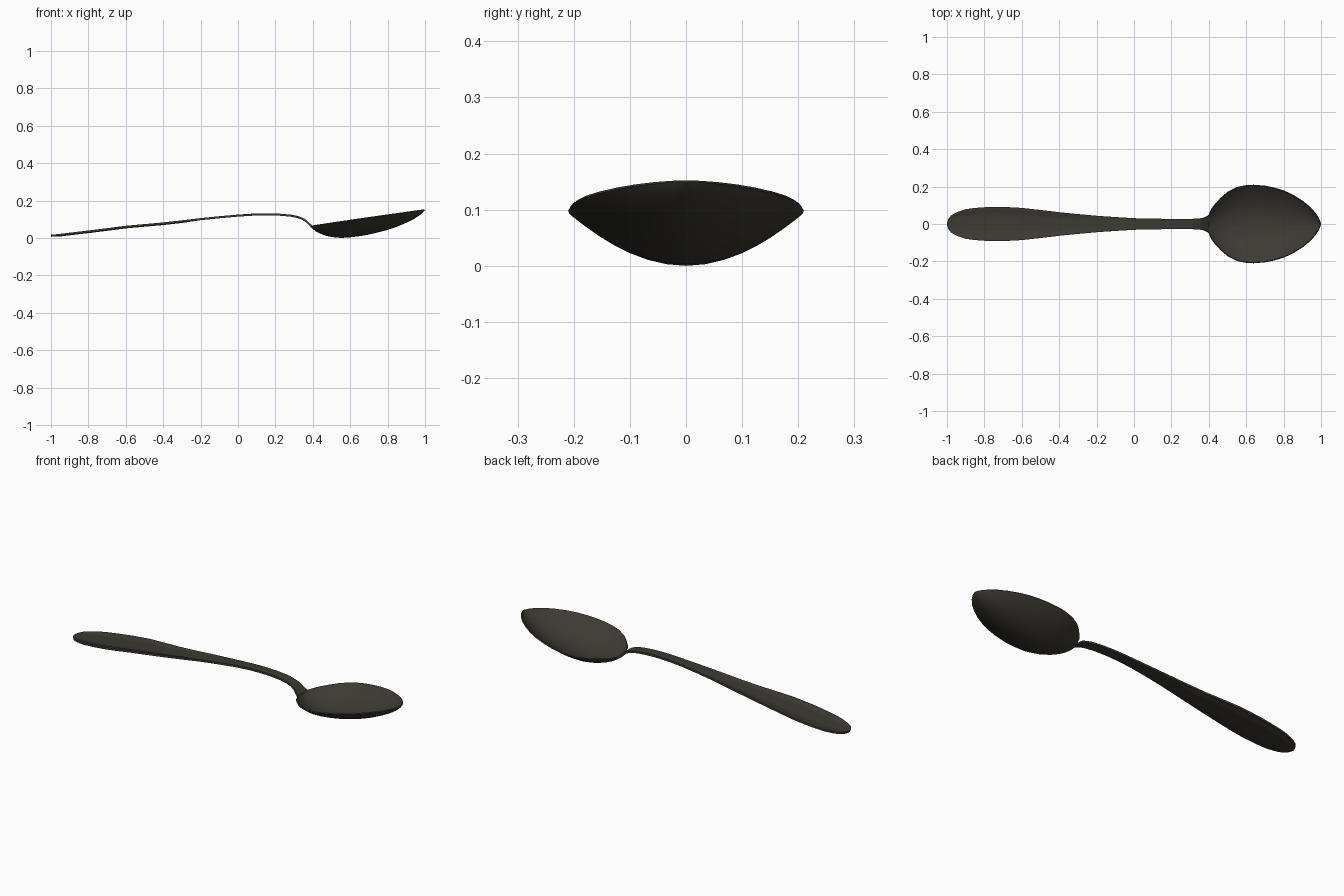
import bpy, bmesh, math

metal = bpy.data.materials.new("dark metal")
metal.diffuse_color = (0.045, 0.042, 0.032, 1)


def loft_sheet(name, stations, columns, height, thickness, offset):
    """Skin rows of points across the spoon, then thicken the sheet.
    stations: (x, half_width, ...); height(station, s) gives z for s in -1..1."""
    bm = bmesh.new()
    rows = [[bm.verts.new((st[0], s * st[1], height(st, s))) for s in columns]
            for st in stations]
    for a, b in zip(rows, rows[1:]):
        for i in range(len(columns) - 1):
            bm.faces.new((a[i], b[i], b[i + 1], a[i + 1]))
    bmesh.ops.remove_doubles(bm, verts=bm.verts, dist=0.0003)
    mesh = bpy.data.meshes.new(name)
    bm.to_mesh(mesh)
    bm.free()
    mesh.materials.append(metal)
    obj = bpy.data.objects.new(name, mesh)
    bpy.context.collection.objects.link(obj)
    solid = obj.modifiers.new("thickness", "SOLIDIFY")
    solid.thickness = thickness
    solid.offset = offset
    bpy.ops.object.select_all(action="DESELECT")
    obj.select_set(True)
    bpy.context.view_layer.objects.active = obj
    bpy.ops.object.modifier_apply(modifier=solid.name)
    bpy.ops.object.shade_smooth_by_angle(angle=math.radians(40))
    return obj


# Handle: x, half width, height of the top edge
handle = [
    (-1.0, 0.008, 0.017), (-0.993, 0.026, 0.018), (-0.98, 0.044, 0.019),
    (-0.95, 0.062, 0.022), (-0.9, 0.079, 0.028), (-0.85, 0.086, 0.034),
    (-0.78, 0.091, 0.042), (-0.71, 0.092, 0.051), (-0.6, 0.086, 0.065),
    (-0.5, 0.075, 0.074), (-0.4, 0.063, 0.083), (-0.3, 0.053, 0.094),
    (-0.2, 0.044, 0.106), (-0.1, 0.037, 0.116), (0.0, 0.031, 0.125),
    (0.08, 0.029, 0.130), (0.15, 0.028, 0.132), (0.22, 0.028, 0.130),
    (0.28, 0.028, 0.125), (0.32, 0.028, 0.117), (0.35, 0.029, 0.106),
    (0.37, 0.032, 0.092), (0.385, 0.036, 0.077), (0.40, 0.044, 0.065),
]


def handle_z(st, s):
    # shallow recessed panel on the wide end
    recess = 0.003 if -0.97 < st[0] < -0.25 else 0.0
    return st[2] - (recess if abs(s) < 0.76 else 0.0)


loft_sheet("handle", handle, [-1, -0.79, -0.73, -0.35, 0, 0.35, 0.73, 0.79, 1],
           handle_z, 0.011, -1)

# Bowl: x, half width, height of the outer bottom
bowl = [
    (0.388, 0.036, 0.058), (0.40, 0.052, 0.047), (0.415, 0.085, 0.036),
    (0.435, 0.110, 0.025), (0.465, 0.142, 0.013), (0.5, 0.172, 0.005),
    (0.55, 0.198, 0.0), (0.6, 0.208, 0.003), (0.64, 0.21, 0.008),
    (0.7, 0.205, 0.018), (0.75, 0.195, 0.030), (0.8, 0.180, 0.043),
    (0.85, 0.157, 0.060), (0.9, 0.126, 0.081), (0.94, 0.094, 0.101),
    (0.97, 0.061, 0.120), (0.99, 0.030, 0.137), (1.0, 0.004, 0.148),
]


def bowl_z(st, s):
    rim = 0.064 + (st[0] - 0.4) * 0.143
    return rim - (rim - st[2]) * (1 - abs(s) ** 1.95)


loft_sheet("bowl", bowl, [math.sin(math.pi / 2 * i / 9) for i in range(-9, 10)],
           bowl_z, 0.006, 1)
